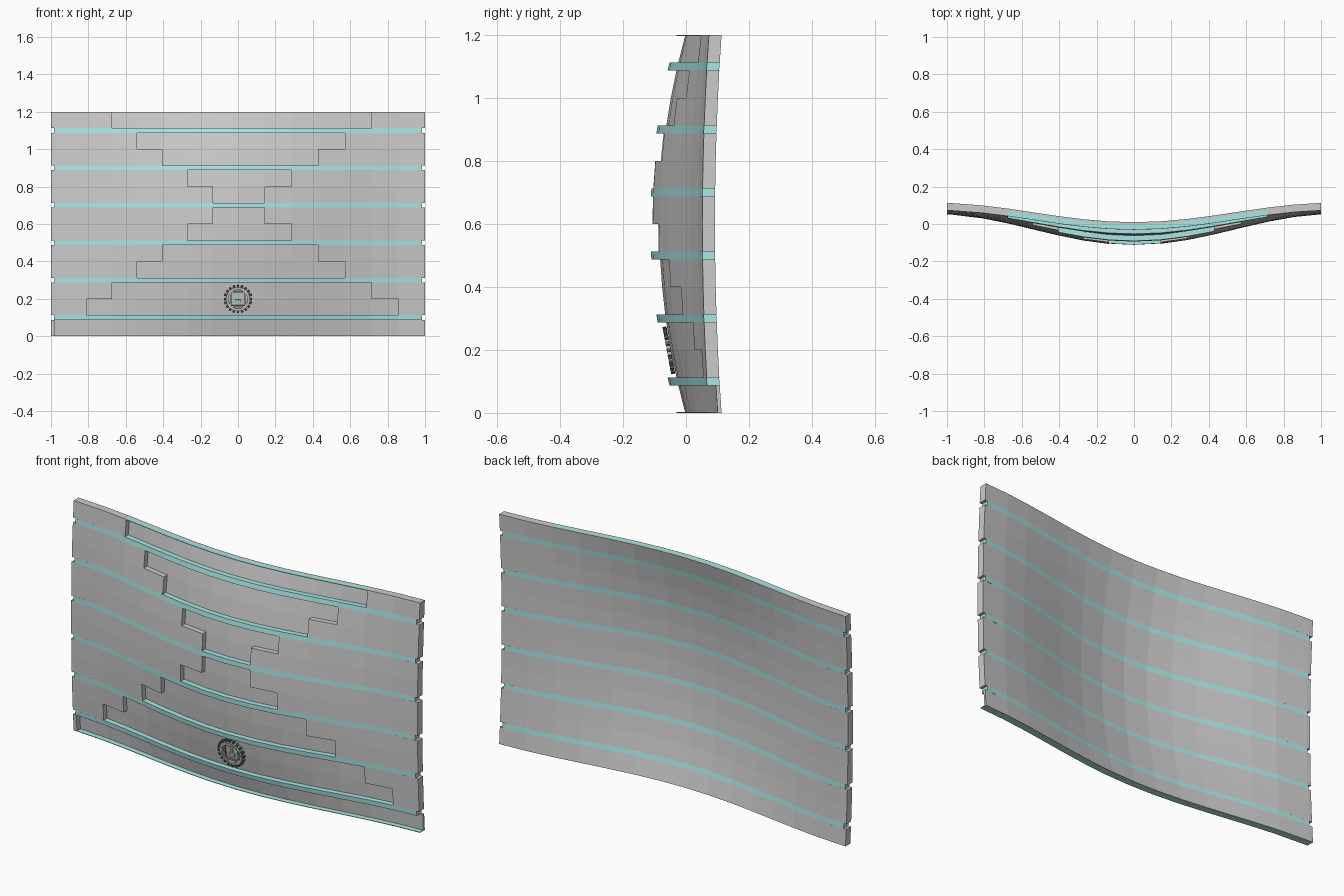
import bpy, bmesh
from math import sin, cos, pi, tau, radians
from mathutils import Matrix

if "Cube" in bpy.data.objects:
    bpy.data.objects.remove(bpy.data.objects["Cube"])

THICK, RECESS = 0.04, 0.028
STRIP_Z = [0.1 + 0.2 * i for i in range(6)]
HALF = 0.0125
STEPS = [7, 6, 5, 4, 3, 2, 1, 1, 2, 3, 4, 5]      # recess half width per 0.1 row


def left(k):
    return -0.98 if k == 7 else -0.135 * k


def right(k):
    return k / 7


def front_y(x, z):
    """Double-curved front surface: bell shaped in x, bowed in z."""
    d2 = (z - 0.6) ** 2
    c = (sin(abs(x) * 0.465 * pi) / sin(0.465 * pi)) ** 2
    return (-0.113 + 0.23 * d2) * (1 - c) + (0.052 + 0.058 * d2) * c


def material(name, rgb):
    m = bpy.data.materials.new(name)
    m.diffuse_color = (*rgb, 1)
    m.use_nodes = True
    m.node_tree.nodes["Principled BSDF"].inputs["Base Color"].default_value = m.diffuse_color
    return m


def finish(name, bm, mat=None):
    bmesh.ops.remove_doubles(bm, verts=bm.verts, dist=1e-5)
    bmesh.ops.recalc_face_normals(bm, faces=bm.faces)
    me = bpy.data.meshes.new(name)
    bm.to_mesh(me)
    bm.free()
    ob = bpy.data.objects.new(name, me)
    bpy.context.collection.objects.link(ob)
    if mat:
        me.materials.append(mat)
    return ob


def relief(name, xs, zs, depth, back=THICK, mat=None):
    """Curved slab whose front is sunk by depth(x, z) in each grid cell."""
    bm = bmesh.new()
    nx, nz = len(xs) - 1, len(zs) - 1

    def cell(i, j):
        if 0 <= i < nx and 0 <= j < nz:
            return depth((xs[i] + xs[i + 1]) / 2, (zs[j] + zs[j + 1]) / 2)
        return back

    def quad(pts):
        bm.faces.new([bm.verts.new((x, front_y(x, z) + d, z)) for x, z, d in pts])

    for i in range(nx):
        for j in range(nz):
            d = cell(i, j)
            x0, x1, z0, z1 = xs[i], xs[i + 1], zs[j], zs[j + 1]
            ring = [(x0, z0), (x1, z0), (x1, z1), (x0, z1)]
            quad([(x, z, d) for x, z in ring])
            quad([(x, z, back) for x, z in reversed(ring)])
            for s, (di, dj) in enumerate([(0, -1), (1, 0), (0, 1), (-1, 0)]):
                nd = cell(i + di, j + dj)
                if nd > d + 1e-6:
                    a, b = ring[s], ring[(s + 1) % 4]
                    quad([(*a, d), (*a, nd), (*b, nd), (*b, d)])
    return finish(name, bm, mat)


def body_depth(x, z):
    k = STEPS[min(11, int(z * 10))]
    return RECESS if left(k) < x < right(k) else 0


def span(a, b, n):
    return [a + (b - a) * i / n for i in range(n + 1)]


teal = material("teal", (0.4, 0.8, 0.78))
dark = material("dark", (0.1, 0.1, 0.11))
red = material("red", (0.5, 0.16, 0.14))

# Panel bands between the strips, with the stepped recess in front
cols = [-1] + [left(k) for k in range(7, 0, -1)] + [0] + [right(k) for k in range(1, 8)]
edges = [0] + STRIP_Z + [1.2]
for n in range(7):
    z0 = edges[n] + (HALF if n else 0)
    z1 = edges[n + 1] - (HALF if n < 6 else 0)
    zs = [z0, z1] if n in (0, 6) else [z0, (z0 + z1) / 2, z1]
    relief(f"panel_band_{n + 1}", cols, zs, body_depth)

# Teal strips across the full width, and thin end sheets in the recess
inner = [-0.985] + cols[2:-1] + [0.985]
for n, z in enumerate(STRIP_Z):
    relief(f"strip_{n + 1}", inner, [z - HALF, z + HALF], lambda x, z: 0, mat=teal)
relief("bottom_sheet", cols[1:], [0, 0.003], lambda x, z: 0, RECESS, teal)
relief("top_sheet", cols[3:-2], [1.197, 1.2], lambda x, z: 0, RECESS, teal)

# Round toothed badge lying on the recessed surface
badge = (Matrix.Translation((0, front_y(0, 0.2) + RECESS, 0.2))
         @ Matrix.Rotation(radians(100.5), 4, 'X'))


def ring(name, r0, r1, h, n, mat, turn=0):
    bm = bmesh.new()
    prof = [(r0, 0), (r1, 0), (r1, h), (r0, h)]
    vs = [[bm.verts.new((r * cos(turn + tau * i / n), r * sin(turn + tau * i / n), z))
           for r, z in prof] for i in range(n)]
    for i in range(n):
        a, b = vs[i], vs[(i + 1) % n]
        for k in range(4):
            m = (k + 1) % 4
            bm.faces.new([a[k], b[k], b[m], a[m]])
    finish(name, bm, mat).matrix_world = badge


def blocks(name, items, mat):
    bm = bmesh.new()
    for x, y, sx, sy, sz, a in items:
        bmesh.ops.create_cube(bm, size=1, matrix=Matrix.Rotation(a, 4, 'Z')
                              @ Matrix.Translation((x, y, sz / 2))
                              @ Matrix.Diagonal((sx, sy, sz, 1)))
    finish(name, bm, mat).matrix_world = badge


ring("badge_ring", 0.054, 0.066, 0.012, 40, None)
ring("badge_inner_rim", 0.051, 0.054, 0.010, 40, teal)
blocks("badge_teeth", [(0.069, 0, 0.014, 0.011, 0.013, tau * i / 20) for i in range(20)], dark)
ring("badge_square_frame", 0.052, 0.060, 0.009, 4, None, pi / 4)
ring("badge_red_rim", 0.049, 0.052, 0.008, 4, red, pi / 4)
blocks("badge_centre", [(0, -0.012, 0.03, 0.016, 0.007, 0),
                        (0, 0.012, 0.012, 0.02, 0.007, 0)], teal)
